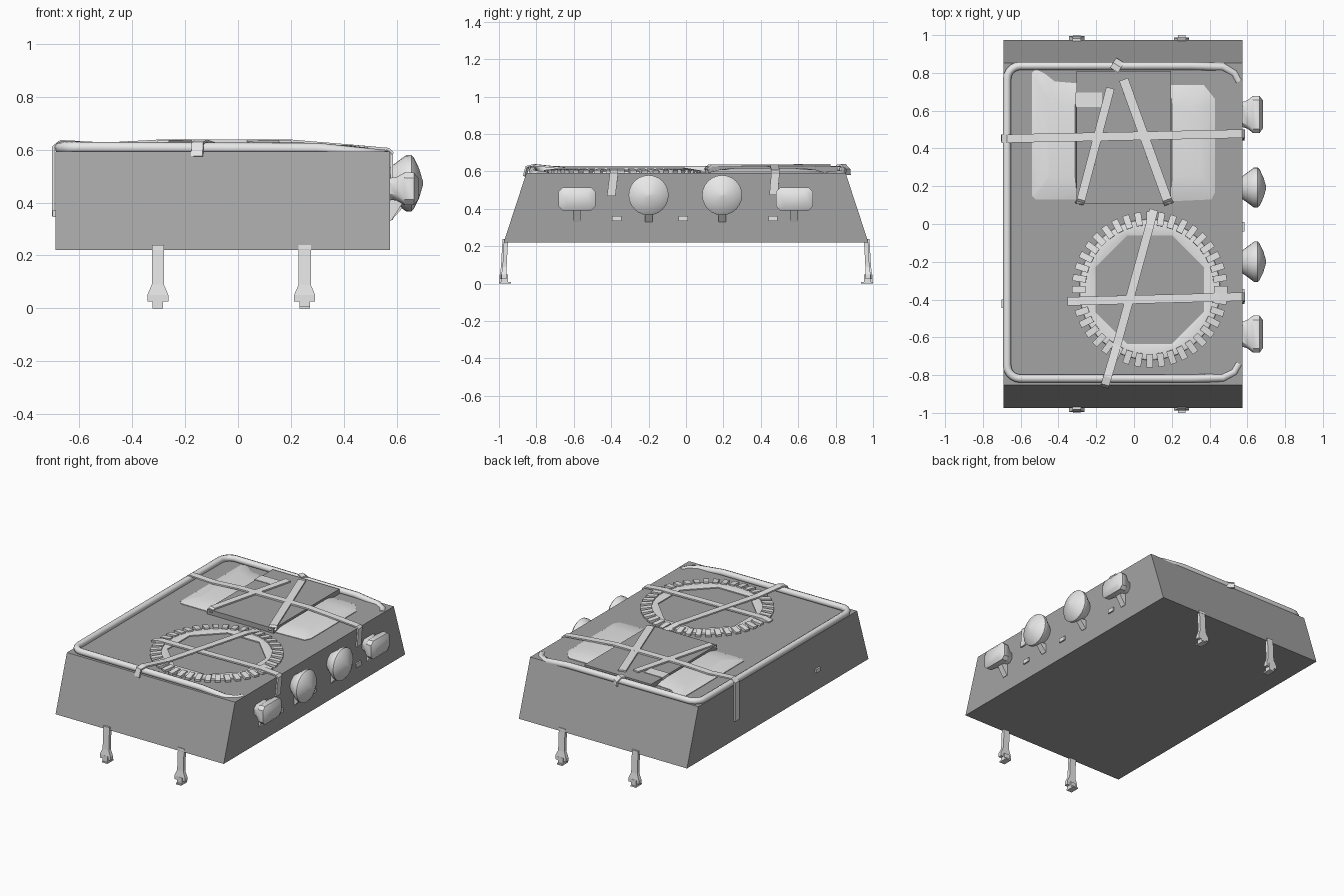
import bpy, bmesh
from math import sin, cos, pi, radians
from mathutils import Vector, Matrix

cube = bpy.data.objects.get("Cube")
if cube:
    bpy.data.objects.remove(cube)


def material(name, v):
    m = bpy.data.materials.new(name)
    m.use_nodes = True
    m.diffuse_color = (v, v, v, 1)
    m.node_tree.nodes["Principled BSDF"].inputs["Base Color"].default_value = (v, v, v, 1)
    return m


GREY = material("mid grey", 0.37)
PALE = material("pale grey", 0.8)
TOP = 0.593


def finish(bm, name, mat, smooth=False):
    bmesh.ops.recalc_face_normals(bm, faces=bm.faces)
    me = bpy.data.meshes.new(name)
    bm.to_mesh(me)
    bm.free()
    me.materials.append(mat)
    ob = bpy.data.objects.new(name, me)
    bpy.context.collection.objects.link(ob)
    if smooth:
        bpy.ops.object.select_all(action="DESELECT")
        ob.select_set(True)
        bpy.context.view_layer.objects.active = ob
        bpy.ops.object.shade_smooth_by_angle(angle=radians(40))
    return ob


def add_box(bm, lo, hi):
    lo, hi = Vector(lo), Vector(hi)
    m = Matrix.Translation((lo + hi) / 2) @ Matrix.Diagonal((*(hi - lo), 1))
    bmesh.ops.create_cube(bm, size=1, matrix=m)


def box(name, lo, hi, mat):
    bm = bmesh.new()
    add_box(bm, lo, hi)
    return finish(bm, name, mat)


def loft(name, rings, mat, smooth=False):
    """Skin a stack of closed point rings and cap both ends."""
    bm = bmesh.new()
    loops = [[bm.verts.new(p) for p in ring] for ring in rings]
    n = len(loops[0])
    for a, b in zip(loops, loops[1:]):
        for i in range(n):
            j = (i + 1) % n
            bm.faces.new((a[i], a[j], b[j], b[i]))
    bm.faces.new(loops[0])
    bm.faces.new(loops[-1])
    return finish(bm, name, mat, smooth)


def strap(name, points, width=0.045):
    """Flat band along a path, kept level across its width."""
    pts = [Vector(p) for p in points]
    run = pts[-1] - pts[0]
    side = Vector((-run.y, run.x, 0)).normalized() * width / 2
    bm = bmesh.new()
    rows = [(bm.verts.new(p - side), bm.verts.new(p + side)) for p in pts]
    for a, b in zip(rows, rows[1:]):
        bm.faces.new((a[0], a[1], b[1], b[0]))
    ob = finish(bm, name, PALE)
    mod = ob.modifiers.new("thickness", "SOLIDIFY")
    mod.thickness = 0.01
    mod.offset = 0
    return ob


# Main tapered block
loft("body", [[(x, s * y, z) for x, s in ((-0.69, -1), (0.575, -1), (0.575, 1), (-0.69, 1))]
              for y, z in ((0.975, 0.22), (0.853, TOP))], GREY)

# Four legs: stem, flared shoe, toe block and base plate
for s, end in ((-1, "front"), (1, "back")):
    for x, side in ((-0.303, "right"), (0.252, "left")):
        o = 0.978 if x < 0 else 0.97
        rings = []
        for half, out, deep, z in ((0.023, -0.008, 0.011, 0.24), (0.023, 0, 0.011, 0.09),
                                   (0.04, 0.004, 0.013, 0.05), (0.04, 0.004, 0.013, 0.026)):
            rings.append([(x + i * half, s * (o + out + j * deep), z)
                          for i, j in ((-1, -1), (1, -1), (1, 1), (-1, 1))])
        loft(f"{end}_{side}_leg", rings, PALE)
        box(f"{end}_{side}_toe", (x - 0.02, s * o - 0.018, 0.008), (x + 0.02, s * o + 0.018, 0.048), PALE)
        box(f"{end}_{side}_base", (x - 0.02, s * 0.968 - 0.032, 0), (x + 0.02, s * 0.968 + 0.032, 0.009), PALE)

# Tubular rail with rounded corners, dipping at the open side
r = 0.07
path = [(0.555, -0.74, 0.578), (0.53, -0.785, 0.58), (0.47, -0.815, 0.586), (0.3, -0.818, 0.604)]
for cx, cy, start in ((-0.602, -0.748, 270), (-0.602, 0.767, 180)):
    for k in range(6):
        a = radians(start - 18 * k)
        path.append((cx + r * cos(a), cy + r * sin(a), 0.608))
path += [(0.3, 0.837, 0.604), (0.47, 0.833, 0.586), (0.53, 0.8, 0.58), (0.555, 0.755, 0.578)]
cu = bpy.data.curves.new("rail", "CURVE")
cu.dimensions = "3D"
cu.bevel_depth = 0.022
cu.bevel_resolution = 2
cu.use_fill_caps = True
sp = cu.splines.new("POLY")
sp.points.add(len(path) - 1)
for p, co in zip(sp.points, path):
    p.co = (*co, 1)
sp.use_smooth = True
cu.materials.append(PALE)
bpy.context.collection.objects.link(bpy.data.objects.new("rail", cu))

# Spare tyre: octagonal-bore ring with tread blocks
cx, cy, n = 0.083, -0.347, 32
bm = bmesh.new()
rings = []
for k in range(n):
    a = 2 * pi * k / n
    off = (a + pi / 8) % (pi / 4) - pi / 8
    inner = 0.287 / cos(off)
    rings.append([bm.verts.new((cx + q * cos(a), cy + q * sin(a), z))
                  for q, z in ((inner, 0.58), (inner, 0.6), (0.34, 0.608), (0.372, 0.601), (0.378, 0.58))])
for k in range(n):
    a, b = rings[k], rings[(k + 1) % n]
    for i in range(5):
        j = (i + 1) % 5
        bm.faces.new((a[i], a[j], b[j], b[i]))
finish(bm, "spare_tyre", PALE, True)
bm = bmesh.new()
for k in range(40):
    a = 2 * pi * k / 40
    m = Matrix.Translation((cx, cy, 0.597)) @ Matrix.Rotation(a, 4, "Z")
    m = m @ Matrix.Translation((0.375, 0, 0)) @ Matrix.Rotation(0.12, 4, "Y")
    bmesh.ops.create_cube(bm, size=1, matrix=m @ Matrix.Diagonal((0.072, 0.035, 0.03, 1)))
finish(bm, "tyre_tread", PALE)

# Crate with a soft bag on either side
box("crate", (-0.305, 0.105, 0.55), (0.195, 0.81, 0.626), GREY)
right_bag = [(-0.54, 0.15), (-0.52, 0.13), (-0.3, 0.13), (-0.3, 0.745), (-0.42, 0.755),
             (-0.47, 0.795), (-0.52, 0.82), (-0.54, 0.8)]
left_bag = [(0.19, 0.12), (0.41, 0.13), (0.43, 0.17), (0.43, 0.66), (0.37, 0.735), (0.19, 0.735)]
for name, outline, mx in (("right_bag", right_bag, -0.33), ("left_bag", left_bag, 0.22)):
    rings = []
    for f, z in ((1, 0.56), (1, 0.597), (0.85, 0.61), (0.6, 0.618)):
        rings.append([(mx + (x - mx) * f, 0.44 + (y - 0.44) * f, z) for x, y in outline])
    loft(name, rings, PALE, True)
box("bag_handle", (-0.31, 0.62, 0.61), (-0.17, 0.695, 0.63), PALE)

# Straps over the load
strap("tyre_cross_strap", [(-0.35, -0.41, 0.6), (-0.3, -0.408, 0.612), (0.45, -0.388, 0.612),
                           (0.57, -0.385, 0.602), (0.582, -0.385, 0.59), (0.58, -0.4, 0.47)])
strap("tyre_diagonal_strap", [(-0.155, -0.862, 0.575), (-0.152, -0.848, 0.625), (-0.14, -0.81, 0.634),
                              (-0.09, -0.64, 0.616), (0.08, -0.02, 0.616), (0.105, 0.075, 0.6)])
strap("luggage_cross_strap", [(-0.698, 0.452, 0.35), (-0.698, 0.452, 0.61), (-0.67, 0.452, 0.632),
                              (-0.5, 0.456, 0.622), (-0.3, 0.46, 0.633), (0.2, 0.47, 0.633),
                              (0.42, 0.475, 0.615), (0.57, 0.478, 0.602), (0.582, 0.478, 0.59),
                              (0.58, 0.468, 0.475)])
strap("right_slant_strap", [(-0.29, 0.108, 0.61), (-0.28, 0.13, 0.632), (-0.125, 0.72, 0.634)])
strap("left_slant_strap", [(0.185, 0.108, 0.61), (0.175, 0.13, 0.632), (-0.055, 0.765, 0.634)], 0.05)
strap("back_strap_tab", [(-0.105, 0.815, 0.63), (-0.09, 0.84, 0.634), (-0.075, 0.862, 0.61),
                         (-0.075, 0.864, 0.58)], 0.05)

# Strap clips on the two long sides
for i, y in enumerate((-0.37, -0.015, 0.465)):
    box(f"left_clip_{i + 1}", (0.57, y - 0.025, 0.335), (0.585, y + 0.025, 0.362), PALE)
box("right_clip", (-0.702, -0.445, 0.345), (-0.685, -0.4, 0.37), PALE)


# Lamps on the left side
def bracket(name, y, top):
    loft(name, [[(0.57, v, 0.33), (0.578, v, 0.33), (0.63, v, top), (0.57, v, top)]
                for v in (y - 0.02, y + 0.02)], PALE)


for y, end in ((-0.2, "front"), (0.193, "back")):
    rings = []
    for x, q in ((0.57, 0.058), (0.6, 0.08), (0.635, 0.106), (0.655, 0.107),
                 (0.665, 0.096), (0.685, 0.055), (0.7, 0.004)):
        rings.append([(x, y + q * cos(2 * pi * k / 24), 0.473 + q * sin(2 * pi * k / 24))
                      for k in range(24)])
    loft(f"{end}_round_lamp", rings, PALE, True)
    bracket(f"{end}_round_bracket", y, 0.39)

for y, end in ((-0.583, "front"), (0.58, "back")):
    rings = []
    for x, hy, hz in ((0.57, 0.065, 0.04), (0.6, 0.075, 0.045), (0.63, 0.098, 0.062),
                      (0.665, 0.098, 0.062), (0.682, 0.075, 0.04)):
        c = 0.022
        corners = ((hy, hz - c), (hy - c, hz), (c - hy, hz), (-hy, hz - c),
                   (-hy, c - hz), (c - hy, -hz), (hy - c, -hz), (hy, c - hz))
        rings.append([(x, y + a, 0.452 + b) for a, b in corners])
    loft(f"{end}_square_lamp", rings, PALE, True)
    bracket(f"{end}_square_bracket", y, 0.41)
